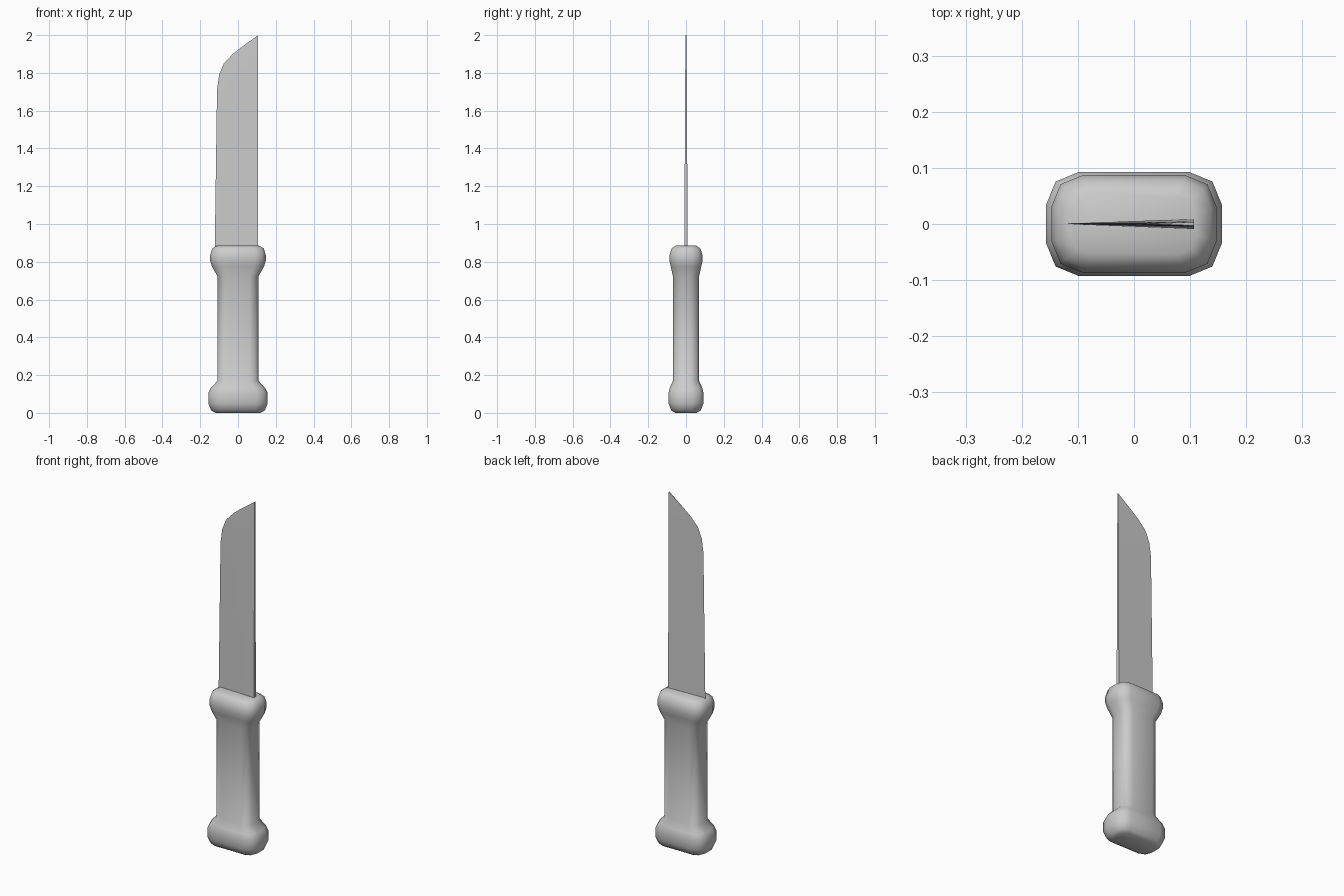
import bpy
import bmesh

if "Cube" in bpy.data.objects:
    bpy.data.objects.remove(bpy.data.objects["Cube"], do_unlink=True)

# One plain grey for the whole knife
grey = bpy.data.materials.new("light grey")
grey.use_nodes = True
colour = (0.6, 0.6, 0.6, 1)
grey.diffuse_color = colour
grey.node_tree.nodes["Principled BSDF"].inputs["Base Color"].default_value = colour


def finish(bm, name):
    bmesh.ops.recalc_face_normals(bm, faces=bm.faces)
    mesh = bpy.data.meshes.new(name)
    bm.to_mesh(mesh)
    bm.free()
    mesh.materials.append(grey)
    obj = bpy.data.objects.new(name, mesh)
    bpy.context.collection.objects.link(obj)
    bpy.ops.object.select_all(action='DESELECT')
    obj.select_set(True)
    bpy.context.view_layer.objects.active = obj
    return obj


def section(bm, hx, hy, z):
    """Twelve-sided rounded rectangle."""
    r = hy * 0.64
    quarter = [(hx, hy - r), (hx - r * 0.29, hy - r * 0.29), (hx - r, hy)]
    pts = quarter + [(-x, y) for x, y in reversed(quarter)]
    pts += [(-x, -y) for x, y in pts]
    return [bm.verts.new((x, y, z)) for x, y in pts]


# Handle: stacked sections from pommel to collar
profile = [
    (0.118, 0.056, 0.0), (0.142, 0.078, 0.013), (0.157, 0.093, 0.05),
    (0.157, 0.093, 0.105), (0.143, 0.086, 0.133), (0.108, 0.069, 0.17),
    (0.108, 0.069, 0.722), (0.138, 0.081, 0.775), (0.147, 0.087, 0.805),
    (0.147, 0.087, 0.835), (0.137, 0.077, 0.87), (0.112, 0.055, 0.885),
]
bm = bmesh.new()
rings = [section(bm, *p) for p in profile]
for low, high in zip(rings, rings[1:]):
    for i in range(len(low)):
        j = (i + 1) % len(low)
        bm.faces.new((low[i], low[j], high[j], high[i]))
bm.faces.new(rings[0])
bm.faces.new(rings[-1])
finish(bm, "handle")
bpy.ops.object.shade_smooth()

# Blade: wedge from a sharp edge to a thick spine, with a ground front bevel
edge = [(-0.123, 0.87), (-0.111, 1.71), (-0.1, 1.79), (-0.075, 1.85),
        (-0.027, 1.90), (0.01, 1.93), (0.107, 2.0)]
spine_x = 0.107


def half_thickness(z):
    return 0.009 - 0.006 * (z - 0.87) / 1.13


bm = bmesh.new()
rows = []
for x, z in edge[:-1]:
    t = half_thickness(z)
    ridge_x = x + 0.02 + 0.05 * (z - 0.87)
    ridge_x = min(ridge_x, spine_x - 0.04)
    depth = t * (ridge_x - x) / (spine_x - x)
    rows.append([bm.verts.new(p) for p in (
        (x, 0.001, z), (ridge_x, -depth * 1.15, z),
        (spine_x, -t, z), (spine_x, t, z))])
tip = [bm.verts.new((spine_x, s * half_thickness(2.0), 2.0)) for s in (-1, 1)]
for a, b in zip(rows, rows[1:]):
    for i in range(4):
        j = (i + 1) % 4
        bm.faces.new((a[i], a[j], b[j], b[i]))
last = rows[-1]
bm.faces.new((last[0], last[1], tip[0]))
bm.faces.new((last[1], last[2], tip[0]))
bm.faces.new((last[2], last[3], tip[1], tip[0]))
bm.faces.new((last[3], last[0], tip[1]))
bm.faces.new((last[0], tip[0], tip[1]))
bm.faces.new(rows[0])
finish(bm, "blade")
bpy.ops.object.shade_smooth_by_angle(angle=0.5)
